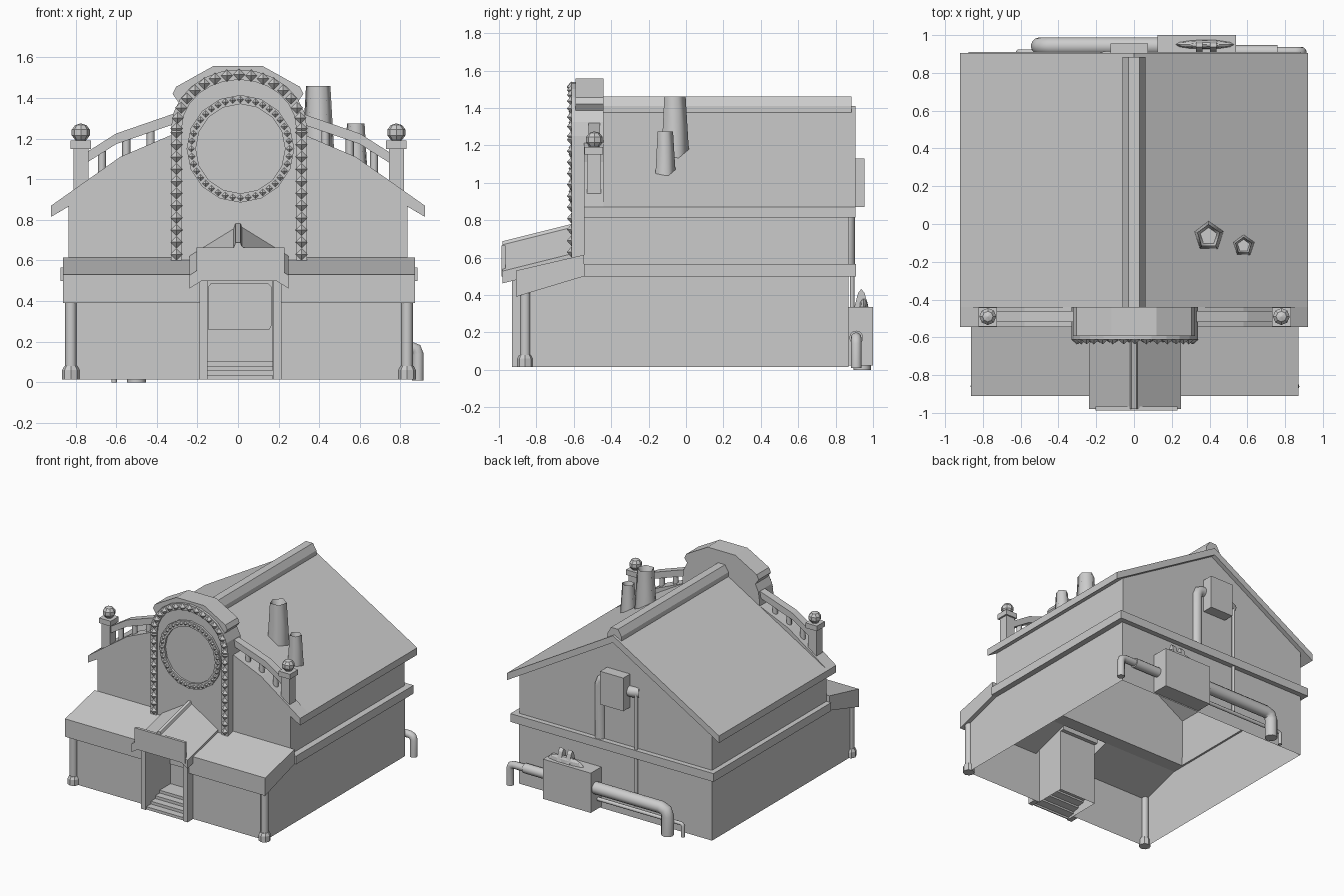
import bpy, bmesh, math
from mathutils import Matrix, Vector

if "Cube" in bpy.data.objects:
    bpy.data.objects.remove(bpy.data.objects["Cube"], do_unlink=True)

GREY = (0.6, 0.6, 0.6, 1)
mat = bpy.data.materials.new("plain grey")
mat.use_nodes = True
mat.diffuse_color = GREY
mat.node_tree.nodes["Principled BSDF"].inputs["Base Color"].default_value = GREY
BASE = 0.014   # bottom of the walls
CX = 0.005     # centre line of the lower storey


def finish(name, bm, smooth=0):
    """Make an object; smooth is the shading angle in degrees, 0 for flat."""
    bmesh.ops.recalc_face_normals(bm, faces=bm.faces)
    me = bpy.data.meshes.new(name)
    bm.to_mesh(me)
    bm.free()
    me.materials.append(mat)
    ob = bpy.data.objects.new(name, me)
    bpy.context.collection.objects.link(ob)
    if smooth:
        bpy.ops.object.select_all(action="DESELECT")
        ob.select_set(True)
        bpy.context.view_layer.objects.active = ob
        bpy.ops.object.shade_smooth_by_angle(angle=math.radians(smooth))
    return ob


def place(p, t, axis):
    u, v = p
    return {"x": (t, u, v), "y": (u, t, v), "z": (u, v, t)}[axis]


def prism(name, pts, a, b, axis="y", caps=True):
    """Extrude a flat outline from a to b along an axis."""
    bm = bmesh.new()
    r0 = [bm.verts.new(place(p, a, axis)) for p in pts]
    r1 = [bm.verts.new(place(p, b, axis)) for p in pts]
    for i in range(len(pts)):
        j = (i + 1) % len(pts)
        bm.faces.new((r0[i], r0[j], r1[j], r1[i]))
    if caps:
        bm.faces.new(r0)
        bm.faces.new(r1)
    return finish(name, bm)


def box(name, x0, x1, y0, y1, z0, z1):
    return prism(name, [(x0, y0), (x1, y0), (x1, y1), (x0, y1)], z0, z1, "z")


def mirrored(pts):
    """Complete a right-hand outline."""
    return pts + [(-x, z) for x, z in reversed(pts) if abs(x) > 1e-4]


def strip(name, outer, inner, y0, y1, closed=False):
    """Solid band between two matching polylines."""
    bm = bmesh.new()
    rows = [[bm.verts.new(place(p, y, "y")) for p, y in
             ((o, y0), (o, y1), (i, y1), (i, y0))] for o, i in zip(outer, inner)]
    pairs = list(zip(rows, rows[1:])) + ([(rows[-1], rows[0])] if closed else [])
    for a, b in pairs:
        for k in range(4):
            m = (k + 1) % 4
            bm.faces.new((a[k], a[m], b[m], b[k]))
    if not closed:
        bm.faces.new(rows[0])
        bm.faces.new(rows[-1])
    return finish(name, bm)


def cone(name, x, y, z0, z1, r0, r1, n, smooth=0):
    bm = bmesh.new()
    bmesh.ops.create_cone(bm, cap_ends=True, segments=n, radius1=r0, radius2=r1, depth=z1 - z0,
                          matrix=Matrix.Translation((x, y, (z0 + z1) / 2)))
    return finish(name, bm, smooth)


def ball(name, centre, size, u, v):
    bm = bmesh.new()
    bmesh.ops.create_uvsphere(bm, u_segments=u, v_segments=v, radius=1,
                              matrix=Matrix.Translation(centre) @ Matrix.Diagonal((*size, 1)))
    return finish(name, bm)


def beads(name, pts, y, r, h):
    """Row of small pyramids pointing forward."""
    bm = bmesh.new()
    for x, z in pts:
        bmesh.ops.create_cone(bm, cap_ends=True, segments=4, radius1=r, radius2=0, depth=h,
                              matrix=Matrix.Translation((x, y - h / 2, z)) @ Matrix.Rotation(math.pi / 2, 4, "X"))
    return finish(name, bm)


def pipe(name, pts, r):
    """Round pipe through points, with short elbows."""
    pts = [Vector(p) for p in pts]
    path = [pts[0]]
    for a, c, b in zip(pts, pts[1:], pts[2:]):
        p, q = c + (a - c).normalized() * r * 1.2, c + (b - c).normalized() * r * 1.2
        path += [p, p.lerp(c, 0.5).lerp(c.lerp(q, 0.5), 0.5), q]
    path.append(pts[-1])
    cu = bpy.data.curves.new(name, "CURVE")
    cu.dimensions, cu.bevel_depth, cu.bevel_resolution, cu.use_fill_caps = "3D", r, 4, True
    sp = cu.splines.new("POLY")
    sp.points.add(len(path) - 1)
    for s, p in zip(sp.points, path):
        s.co = (*p, 1)
    tmp = bpy.data.objects.new(name + "_path", cu)
    bpy.context.collection.objects.link(tmp)
    bm = bmesh.new()
    bm.from_mesh(tmp.evaluated_get(bpy.context.evaluated_depsgraph_get()).to_mesh())
    bpy.data.objects.remove(tmp, do_unlink=True)
    bmesh.ops.remove_doubles(bm, verts=bm.verts, dist=1e-5)
    return finish(name, bm, 50)


# Ground floor walls, open below, with a recessed entrance
prism("lower_walls", [(-0.835, -0.86), (-0.15, -0.86), (-0.15, -0.62), (0.17, -0.62), (0.17, -0.86),
                      (0.84, -0.86), (0.84, 0.87), (-0.835, 0.87)], BASE, 0.52, "z", caps=False)
# Hollow upper storey, roof and trim
prism("back_gable", mirrored([(0, 1.37), (0.835, 0.88), (0.835, 0.5)]), 0.86, 0.87)
prism("main_roof", [(0, 1.41), (0.92, 0.87), (0.92, 0.815), (0, 1.355), (-0.92, 0.815), (-0.92, 0.87)], -0.44, 0.905)
prism("ridge_cap", mirrored([(0.03, 1.46), (0.06, 1.41), (0.06, 1.375)]), -0.46, 0.885)
prism("front_facade", mirrored([(0.335, 1.215), (0.58, 1.11), (0.92, 0.87), (0.92, 0.815),
                                (0.835, 0.865), (0.835, 0.5)]), -0.545, -0.44)
box("back_band", CX - 0.88, CX + 0.88, 0.86, 0.91, 0.5, 0.565)


# Arched centrepiece
def arch(rx, top, n=12):
    zc = 1.25
    arc = [(CX + rx * math.cos(math.pi * i / n), zc + (top - zc) * math.sin(math.pi * i / n)) for i in range(n + 1)]
    return [(CX + rx, 0.6)] + arc + [(CX - rx, 0.6)]


prism("arch_panel", arch(0.335, 1.54), -0.6, -0.44)
prism("arch_hood", mirrored([(0.12, 1.558), (0.305, 1.455), (0.322, 1.42), (0.28, 1.36)]), -0.592, -0.44)
strip("arch_trim", arch(0.335, 1.54), arch(0.282, 1.49), -0.612, -0.59)
side = [(CX + s * 0.308, 0.63 + 0.06 * i) for s in (-1, 1) for i in range(11)]
beads("arch_beads", side + arch(0.308, 1.515, 16)[1:-1], -0.611, 0.03, 0.026)


def circle(r, n=16):
    return [(0.012 + r * math.cos(math.tau * i / n), 1.15 + r * math.sin(math.tau * i / n)) for i in range(n)]


strip("round_frame", circle(0.265), circle(0.22), -0.616, -0.595, closed=True)
beads("round_frame_beads", circle(0.242, 40), -0.615, 0.018, 0.013)

# Parts repeated on both sides
for s, word in ((-1, "right"), (1, "left")):
    prism(word + "_upper_wall", [(s * 0.835, 0.5), (s * 0.835, 0.88), (s * 0.825, 0.88), (s * 0.825, 0.5)], -0.5, 0.87)
    prism(word + "_band", [(CX + s * x, z) for x, z in ((0.825, 0.5), (0.88, 0.5), (0.88, 0.565), (0.825, 0.565))],
          -0.545, 0.91)
    prism(word + "_awning", [(-0.545, 0.615), (-0.91, 0.53), (-0.91, 0.39), (-0.545, 0.5)],
          CX + s * 0.867, CX + s * 0.195, "x")
    px = CX + s * 0.828
    cone(word + "_column", px, -0.86, BASE, 0.43, 0.028, 0.028, 12, 40)
    cone(word + "_column_foot", px, -0.86, BASE, 0.06, 0.043, 0.043, 8)
    cone(word + "_column_foot_top", px, -0.86, 0.06, 0.08, 0.043, 0.032, 8)
    # Balustrade
    px = 0.003 + s * 0.777
    box(word + "_parapet_post", px - 0.037, px + 0.037, -0.53, -0.455, 0.9, 1.15)
    box(word + "_post_cap", px - 0.05, px + 0.05, -0.542, -0.443, 1.15, 1.19)
    cone(word + "_ball_neck", px, -0.49, 1.19, 1.21, 0.025, 0.025, 8)
    ball(word + "_post_ball", (px, -0.49, 1.23), (0.047, 0.047, 0.045), 8, 5)
    top = [(0.75, 1.13), (0.6, 1.225), (0.31, 1.325)]
    strip(word + "_handrail", [(s * x, z) for x, z in top], [(s * x, z - 0.052) for x, z in top], -0.52, -0.46)
    for x, z in ((0.67, 1.14), (0.55, 1.2), (0.43, 1.24)):
        cone(word + "_baluster", s * x, -0.49, z - 0.16, z, 0.02, 0.02, 8, 50)
    # Porch side posts
    px = 0.012 + s * 0.182
    box(word + "_porch_post", px - 0.02, px + 0.02, -0.93, -0.86, BASE, 0.53)


# Porch roof, tilted down towards the front
def tilt(ob):
    for v in ob.data.vertices:
        v.co.z += (v.co.y + 0.63) * 0.25


tilt(prism("porch_roof", [(CX + x, z) for x, z in ((0, 0.765), (0.243, 0.615), (0.243, 0.55), (0, 0.7),
                                                  (-0.243, 0.55), (-0.243, 0.615))], -0.98, -0.59))
tilt(prism("porch_ridge", mirrored([(0.012, 0.775), (0.025, 0.74)]), -0.98, -0.59))
box("porch_board", -0.205, 0.23, -0.987, -0.965, 0.5, 0.665)
prism("porch_back_wall", [(-0.15, 0.5), (0.17, 0.5), (0.17, 0.62), (CX, 0.72), (-0.15, 0.62)], -0.62, -0.59)
# Thin folded steps, open underneath
upper, lower = [], []
for i in range(4):
    y, z = -0.92 + 0.055 * i, BASE + 0.022 * i
    upper += [(y, z), (y, z + 0.022)]
    lower += [(y + 0.008, z), (y + 0.008, z + 0.014)]
upper.append((-0.62, upper[-1][1]))
lower.append((-0.62, lower[-1][1]))
prism("entrance_steps", upper + lower[::-1], -0.15, 0.17, "x")
prism("door_panel", [(-0.148, 0.26), (0.155, 0.26), (0.165, 0.28), (0.165, 0.47), (0.145, 0.49),
                     (-0.13, 0.49), (-0.148, 0.47)], -0.629, -0.62)

# Five-sided chimney pots with hollow tops
for name, x, y, z0, z1, r in (("large_chimney", 0.395, -0.065, 1.13, 1.46, 0.083),
                              ("small_chimney", 0.58, -0.115, 1.04, 1.275, 0.06)):
    ob = cone(name, x, y, z0, z1, r, r * 0.76, 5, 75)
    bm = bmesh.new()
    bm.from_mesh(ob.data)
    lid = max(bm.faces, key=lambda f: f.calc_center_median().z)
    bmesh.ops.inset_region(bm, faces=[lid], thickness=r * 0.2)
    bmesh.ops.translate(bm, verts=lid.verts, vec=(0, 0, -0.05))
    bm.to_mesh(ob.data)
    bm.free()

# Rear machinery: tank, pipes and vent box
box("rear_tank", 0.125, 0.54, 0.865, 1.0, BASE + 0.01, 0.335)
ball("tank_dome", (0.375, 0.95, 0.335), (0.155, 0.024, 0.05), 12, 6)
for x in (0.345, 0.42):
    prism("tank_bracket", [(0.9, 0.335), (0.92, 0.41), (0.937, 0.432), (0.955, 0.41), (0.975, 0.335)],
          x - 0.018, x + 0.018, "x")
pipe("thick_drain", [(0.2, 0.942, 0.2), (-0.5, 0.942, 0.2), (-0.5, 0.942, 0.0)], 0.046)
pipe("thin_drain", [(0.2, 0.91, 0.1), (-0.61, 0.91, 0.1), (-0.61, 0.91, 0.0)], 0.014)
pipe("side_pipe", [(0.5, 0.91, 0.172), (0.886, 0.91, 0.172), (0.886, 0.91, 0.01)], 0.028)
pipe("side_pipe_sleeve", [(0.5, 0.91, 0.172), (0.76, 0.91, 0.172)], 0.037)
box("vent_box", -0.125, 0.075, 0.865, 0.955, 0.87, 1.13)
pipe("vent_riser", [(0.135, 0.862, 0.53), (0.135, 0.862, 1.03), (0.0, 0.862, 1.03)], 0.042)
pipe("vent_stub", [(-0.1, 0.875, 1.0), (-0.2, 0.875, 1.0), (-0.2, 0.83, 1.0)], 0.04)
pipe("vent_thin_pipe", [(-0.19, 0.888, 1.0), (-0.19, 0.888, 0.12)], 0.012)
